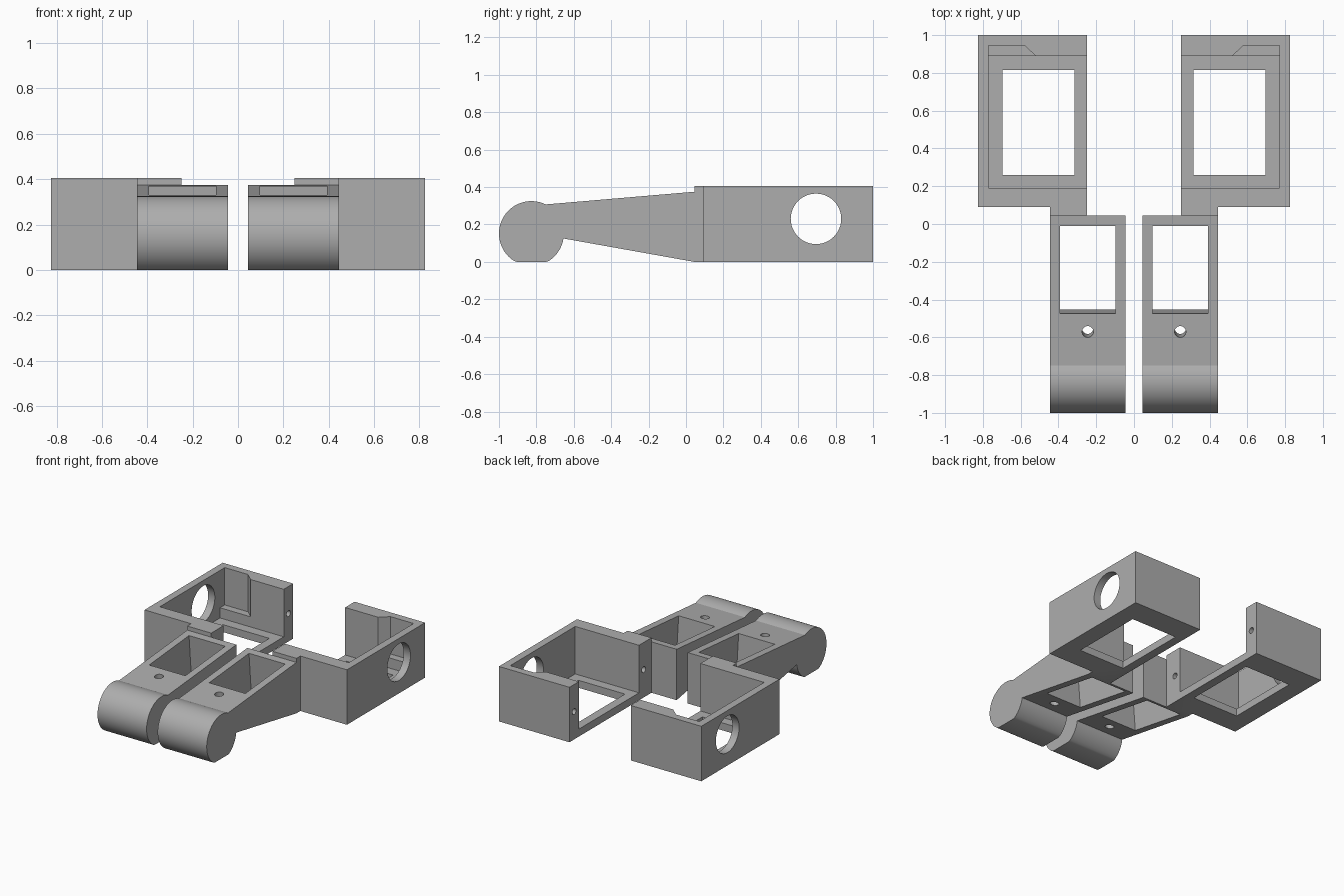
import bpy, bmesh, math
from mathutils import Matrix, Vector

cube = bpy.data.objects.get("Cube")
if cube:
    bpy.data.objects.remove(cube, do_unlink=True)

grey = bpy.data.materials.new("plain grey")
grey.use_nodes = True
colour = (0.42, 0.42, 0.42, 1)
grey.diffuse_color = colour
grey.node_tree.nodes["Principled BSDF"].inputs["Base Color"].default_value = colour


def prism(name, outline, low, high, axis="z"):
    """Extrude a 2D outline: xy along z, or yz along x."""
    bm = bmesh.new()
    place = (lambda a, b: (a, b, low)) if axis == "z" else (lambda a, b: (low, a, b))
    step = (0, 0, high - low) if axis == "z" else (high - low, 0, 0)
    face = bm.faces.new([bm.verts.new(place(a, b)) for a, b in outline])
    grown = bmesh.ops.extrude_face_region(bm, geom=[face])
    bmesh.ops.translate(bm, vec=step, verts=[v for v in grown["geom"] if isinstance(v, bmesh.types.BMVert)])
    bmesh.ops.recalc_face_normals(bm, faces=bm.faces)
    mesh = bpy.data.meshes.new(name)
    bm.to_mesh(mesh)
    bm.free()
    obj = bpy.data.objects.new(name, mesh)
    mesh.materials.append(grey)
    bpy.context.collection.objects.link(obj)
    return obj


def rect(a0, b0, a1, b1):
    return [(a0, b0), (a1, b0), (a1, b1), (a0, b1)]


def circle(a, b, r, n=48):
    return [(a + r * math.cos(t * math.tau / n), b + r * math.sin(t * math.tau / n)) for t in range(n)]


def combine(target, tool, operation):
    """Apply one boolean and discard the tool."""
    tool.hide_render = True
    mod = target.modifiers.new("cut", "BOOLEAN")
    mod.operation, mod.solver, mod.object = operation, "EXACT", tool
    bpy.context.view_layer.update()
    result = target.evaluated_get(bpy.context.evaluated_depsgraph_get())
    mesh = bpy.data.meshes.new_from_object(result)
    target.modifiers.clear()
    target.data = mesh
    bpy.data.objects.remove(tool, do_unlink=True)


# Open-sided frame with the short block that meets the arm
clip = prism("left_clip", [(0.25, 0.045), (0.445, 0.045), (0.445, 0.09),
                           (0.825, 0.09), (0.825, 1), (0.25, 1)], 0, 0.405)
frame_cutters = [
    prism("cavity", rect(0.2, 0.19, 0.77, 0.89), 0.055, 0.5),
    prism("floor_window", rect(0.315, 0.26, 0.695, 0.815), -0.1, 0.2),
    prism("back_notch", [(0.52, 0.89), (0.52, 0.85), (0.77, 0.85), (0.77, 0.945), (0.58, 0.945)], 0.13, 0.5),
    prism("side_port", circle(0.695, 0.23, 0.135), 0.7, 0.9, "x"),
    prism("front_screw_hole", circle(0.135, 0.205, 0.022, 24), 0.2, 0.42, "x"),
    prism("back_screw_hole", circle(0.945, 0.205, 0.022, 24), 0.2, 0.42, "x"),
]
for cutter in frame_cutters:
    combine(clip, cutter, "DIFFERENCE")

# Tapered arm ending in a round nose with a flat foot
cy, cz, r = -0.8265, 0.1515, 0.1735
start, end = math.atan2(0.307 - cz, -0.75 - cy), math.tau + math.atan2(0.125 - cz, -0.655 - cy)
profile = [(0.045, 0), (0.045, 0.375)]
for i in range(49):
    a = start + (end - start) * i / 48
    profile.append((cy + r * math.cos(a), max(0, cz + r * math.sin(a))))
# Keep only the two end points of the flat foot
flat = [p for p in profile[2:] if p[1] == 0]
profile = [p for p in profile if p not in flat[1:-1]]
arm = prism("arm", profile, 0.045, 0.445, "x")

# Pocket and screw hole stand square to the sloping top
tilt = math.atan2(0.07, 0.795)
pivot = Vector((0.245, -0.2425, 0.35))
turn = Matrix.Translation(pivot) @ Matrix.Rotation(tilt, 4, "X")
for cutter in (prism("pocket", rect(-0.148, -0.233, 0.147, 0.233), -0.6, 0.3),
               prism("arm_screw_hole", circle(0, -0.329, 0.03, 32), -0.6, 0.3)):
    cutter.data.transform(turn)
    combine(arm, cutter, "DIFFERENCE")
combine(clip, arm, "UNION")

# Smooth the round surfaces, keep corners crisp
mesh = clip.data
mesh.polygons.foreach_set("use_smooth", [True] * len(mesh.polygons))
mesh.set_sharp_from_angle(angle=math.radians(25))

# Mirrored second clip
other = clip.copy()
other.name = "right_clip"
other.data = mesh.copy()
other.data.transform(Matrix.Scale(-1, 4, (1, 0, 0)))
other.data.flip_normals()
bpy.context.collection.objects.link(other)
